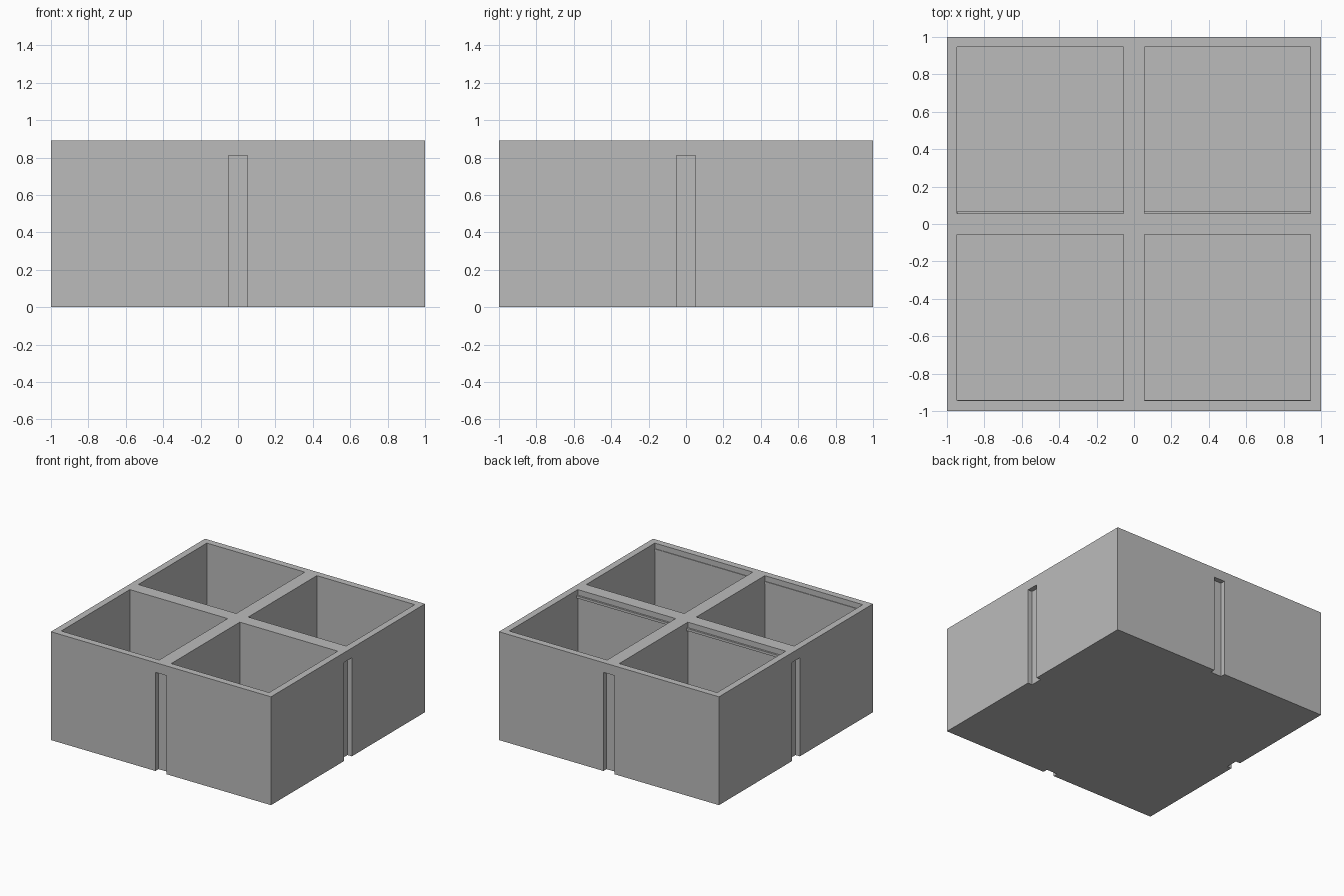
import bpy

cube = bpy.data.objects.get("Cube")
if cube:
    bpy.data.objects.remove(cube, do_unlink=True)

HEIGHT = 0.89
WALL = 0.055      # rim thickness and half of a divider
FLOOR = 0.055
GROOVE_W, GROOVE_H, GROOVE_D = 0.1, 0.81, 0.04

grey = bpy.data.materials.new("plain_grey")
grey.use_nodes = True
colour = (0.5, 0.5, 0.5, 1)
grey.diffuse_color = colour
grey.node_tree.nodes["Principled BSDF"].inputs["Base Color"].default_value = colour


def box(name, low, high):
    """Axis-aligned box between two corners."""
    centre = [(a + b) / 2 for a, b in zip(low, high)]
    bpy.ops.mesh.primitive_cube_add(size=1, location=centre)
    ob = bpy.context.object
    ob.name = name
    ob.scale = [b - a for a, b in zip(low, high)]
    bpy.ops.object.transform_apply(location=True, rotation=False, scale=True)
    ob.data.materials.append(grey)
    return ob


def cut(target, name, low, high):
    """Subtract a hidden box from the target."""
    cutter = box(name, low, high)
    cutter.hide_render = True
    cutter.hide_viewport = True
    mod = target.modifiers.new(name, "BOOLEAN")
    mod.operation = "DIFFERENCE"
    mod.solver = "EXACT"
    mod.object = cutter


# Tray body
tray = box("tray_body", (-1, -1, 0), (1, 1, HEIGHT))

# Four square compartments, each with a thin ridge under the rim
size = 1 - 2 * WALL
for x0 in (-1 + WALL, WALL):
    for y0, depth in ((-1 + WALL, 0.005), (WALL, 0.015)):
        cut(tray, "compartment_cutter", (x0, y0, FLOOR),
            (x0 + size, y0 + size, HEIGHT + 0.1))
        box("compartment_ridge", (x0, y0 - 0.01, HEIGHT - 0.065),
            (x0 + size, y0 + depth, HEIGHT - 0.045))

# Upright groove in the middle of each outer side
half = GROOVE_W / 2
for side in (-1, 1):
    near, far = sorted((side * (1 - GROOVE_D), side * 1.1))
    cut(tray, "side_groove_cutter", (near, -half, -0.1), (far, half, GROOVE_H))
    cut(tray, "end_groove_cutter", (-half, near, -0.1), (half, far, GROOVE_H))

# Apply the cuts and remove the cutters
bpy.context.view_layer.update()
evaluated = tray.evaluated_get(bpy.context.evaluated_depsgraph_get())
result = bpy.data.meshes.new_from_object(evaluated)
tray.modifiers.clear()
tray.data = result
result.materials.clear()
result.materials.append(grey)
for poly in result.polygons:
    poly.material_index = 0
for ob in [o for o in bpy.data.objects if "_cutter" in o.name]:
    bpy.data.objects.remove(ob, do_unlink=True)
